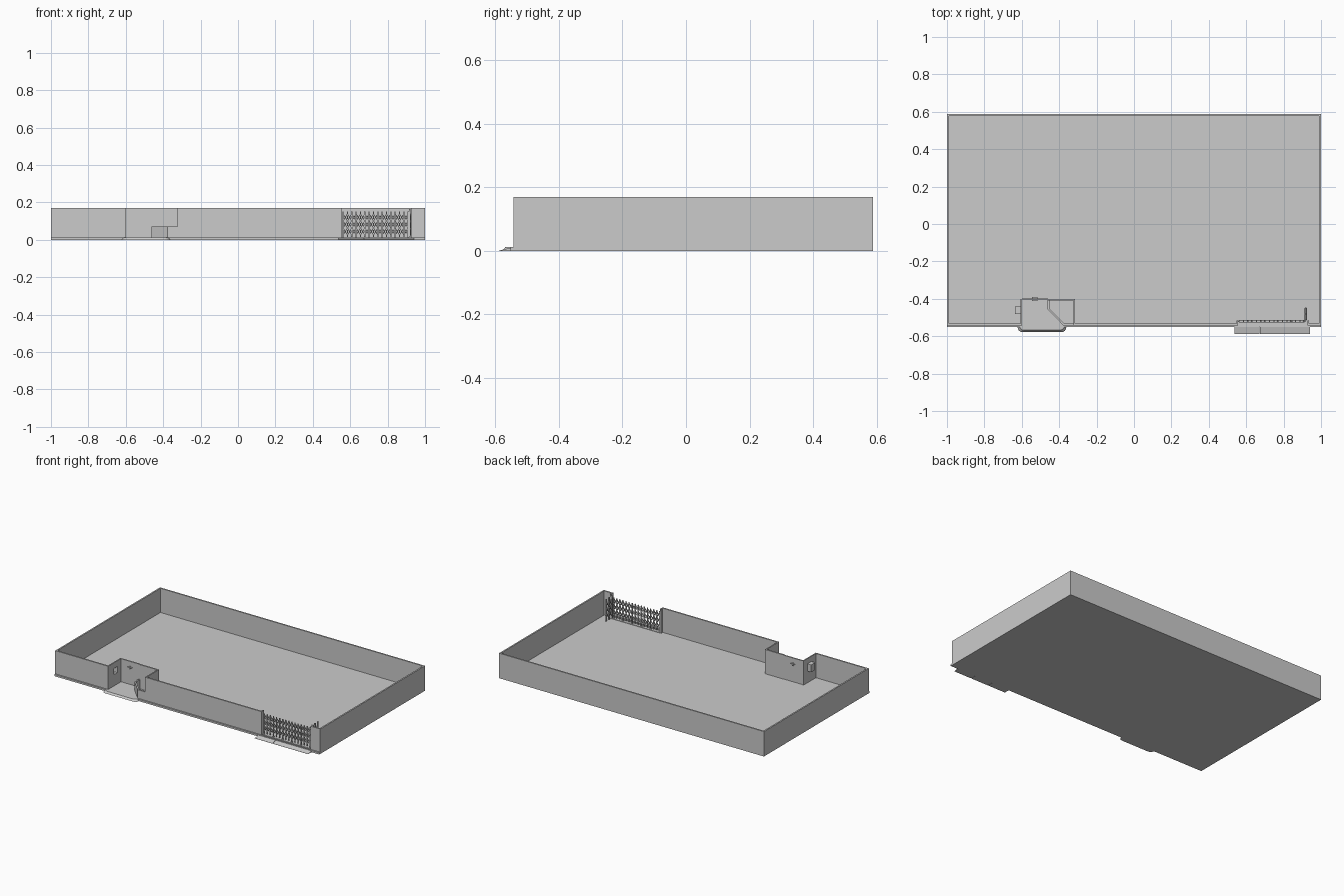
import bpy, bmesh, math
from mathutils import Vector

if "Cube" in bpy.data.objects:
    bpy.data.objects.remove(bpy.data.objects["Cube"])

def make(name, bm):
    bmesh.ops.recalc_face_normals(bm, faces=bm.faces)
    me = bpy.data.meshes.new(name)
    bm.to_mesh(me)
    bm.free()
    ob = bpy.data.objects.new(name, me)
    bpy.context.collection.objects.link(ob)
    return ob

def add_box(bm, x0, x1, y0, y1, z0, z1):
    g = bmesh.ops.create_cube(bm, size=1)
    for v in g['verts']:
        v.co = Vector(((x0 + x1) / 2 + v.co.x * (x1 - x0),
                       (y0 + y1) / 2 + v.co.y * (y1 - y0),
                       (z0 + z1) / 2 + v.co.z * (z1 - z0)))

def boxes(name, *dims):
    bm = bmesh.new()
    for d in dims:
        add_box(bm, *d)
    return make(name, bm)

def loft(name, lower, upper):
    # closed solid between two outlines with the same point count
    bm = bmesh.new()
    a = [bm.verts.new(p) for p in lower]
    b = [bm.verts.new(p) for p in upper]
    bm.faces.new(a)
    bm.faces.new(b)
    for i in range(len(a)):
        j = (i + 1) % len(a)
        bm.faces.new((a[i], a[j], b[j], b[i]))
    return make(name, bm)

def prism(name, pts, z0, z1):
    return loft(name, [(x, y, z0) for x, y in pts], [(x, y, z1) for x, y in pts])

def add_bar(bm, p, q, w):
    # square bar from p to q
    p, q = Vector(p), Vector(q)
    d = q - p
    rot = d.to_track_quat('Z', 'Y')
    g = bmesh.ops.create_cube(bm, size=1)
    for v in g['verts']:
        v.co = (p + q) / 2 + rot @ Vector((v.co.x * w, v.co.y * w, v.co.z * d.length))

H, T, F = 0.17, 0.01, 0.005
YF = -0.542

# ground slab and front kerb
boxes("floor_slab", (-1, 1, -0.545, 0.588, 0, F))
boxes("front_kerb", (-1, 1, -0.552, YF, 0, 0.012))

# perimeter walls
boxes("back_wall", (-1, 1, 0.578, 0.588, 0, H))
for s, n in ((-1, "left_wall"), (1, "right_wall")):
    a, b = sorted((s, s * (1 - T)))
    boxes(n, (a, b, YF, 0.58, 0, H))
boxes("front_wall", (-1, -0.605, YF, YF + T, 0, H),
      (-0.322, 0.556, YF, YF + T, 0, H), (0.928, 1, YF, YF + T, 0, H))
boxes("gate_jambs", (0.548, 0.556, YF, -0.515, 0, H), (0.928, 0.936, YF, -0.515, 0, H))

# recessed entrance, with a hole in its left wall for the serving hatch
boxes("entrance_left_wall", (-0.608, -0.6, YF, -0.482, 0, H), (-0.608, -0.6, -0.44, -0.4, 0, H),
      (-0.608, -0.6, -0.482, -0.44, 0, 0.085), (-0.608, -0.6, -0.482, -0.44, 0.135, H))
boxes("booth_back_wall", (-0.46, -0.315, -0.41, -0.4, 0, H))
boxes("booth_right_wall", (-0.323, -0.315, YF, -0.4, 0, H))
boxes("entrance_door", (-0.6, -0.46, -0.404, -0.399, 0.012, 0.163))
boxes("door_head", (-0.6, -0.46, -0.406, -0.397, 0.163, H))
boxes("door_handle", (-0.545, -0.515, -0.412, -0.391, 0.128, 0.132),
      (-0.532, -0.528, -0.412, -0.391, 0.118, 0.138))
boxes("hatch_box", (-0.637, -0.6, -0.482, -0.478, 0.085, 0.135),
      (-0.637, -0.6, -0.444, -0.44, 0.085, 0.135),
      (-0.637, -0.6, -0.482, -0.44, 0.085, 0.089),
      (-0.637, -0.6, -0.482, -0.44, 0.131, 0.135),
      (-0.637, -0.633, -0.482, -0.44, 0.085, 0.135))

# low angled counter of the booth
prism("booth_counter", [(-0.462, -0.405), (-0.462, -0.456), (-0.378, YF), (-0.318, YF),
      (-0.318, YF + T), (-0.374, YF + T), (-0.452, -0.452), (-0.452, -0.405)], 0, 0.07)

# entrance floor and its step with rounded corners
prism("entrance_floor", [(-0.605, YF), (-0.375, YF), (-0.46, -0.455), (-0.46, -0.402),
      (-0.605, -0.402)], 0, 0.012)
def step_outline(g, z):
    r, x0, x1, y0 = 0.025, -0.622 + g, -0.362 - g, -0.578 + g
    pts = [(x1, YF, z), (x0, YF, z)]
    for cx, start in ((x0 + r, 180), (x1 - r, 270)):
        for k in range(5):
            a = math.radians(start + k * 22.5)
            pts.append((cx + r * math.cos(a), y0 + r + r * math.sin(a), z))
    return pts
loft("entrance_step", step_outline(0, 0), step_outline(0.01, 0.012))

# vehicle ramp in three sections
for i in range(3):
    x0 = 0.538 + i * 0.135
    x1 = x0 + 0.133
    loft("gate_ramp", [(x0, -0.588, 0), (x0, YF, 0), (x0, YF, 0.012), (x0, -0.588, 0.001)],
         [(x1, -0.588, 0), (x1, YF, 0), (x1, YF, 0.012), (x1, -0.588, 0.001)])

# folding lattice gate
N, X0, X1, GY = 16, 0.562, 0.91, -0.52
step = (X1 - X0) / (N - 1)
tiers = [0.025, 0.063, 0.101, 0.139]
bm = bmesh.new()
for i in range(N):
    x = X0 + i * step
    add_bar(bm, (x, GY, 0.016), (x, GY, 0.15), 0.006)
make("gate_uprights", bm)
bm = bmesh.new()
for i in range(N - 1):
    x = X0 + i * step
    for a, b in zip(tiers, tiers[1:]):
        add_bar(bm, (x, GY - 0.005, a), (x + step, GY - 0.005, b), 0.004)
        add_bar(bm, (x, GY + 0.005, b), (x + step, GY + 0.005, a), 0.004)
make("gate_scissor_bars", bm)
bm = bmesh.new()
for i in range(0, N, 3):
    g = bmesh.ops.create_cone(bm, cap_ends=True, segments=10, radius1=0.006, radius2=0.006, depth=0.005)
    for v in g['verts']:
        v.co = Vector((X0 + i * step + v.co.x, GY + v.co.z, 0.011 + v.co.y))
make("gate_wheels", bm)
boxes("gate_track", (0.556, 0.928, GY - 0.006, GY + 0.006, F, 0.008))

# narrow gate leaf swung inwards
bm = bmesh.new()
for y in (-0.512, -0.481, -0.45):
    add_bar(bm, (0.918, y, 0.014), (0.918, y, H - 0.005), 0.007)
for k in range(2):
    y = -0.512 + k * 0.031
    for a, b in zip(tiers, tiers[1:]):
        add_bar(bm, (0.914, y, a), (0.914, y + 0.031, b), 0.004)
        add_bar(bm, (0.922, y, b), (0.922, y + 0.031, a), 0.004)
make("gate_side_leaf", bm)
